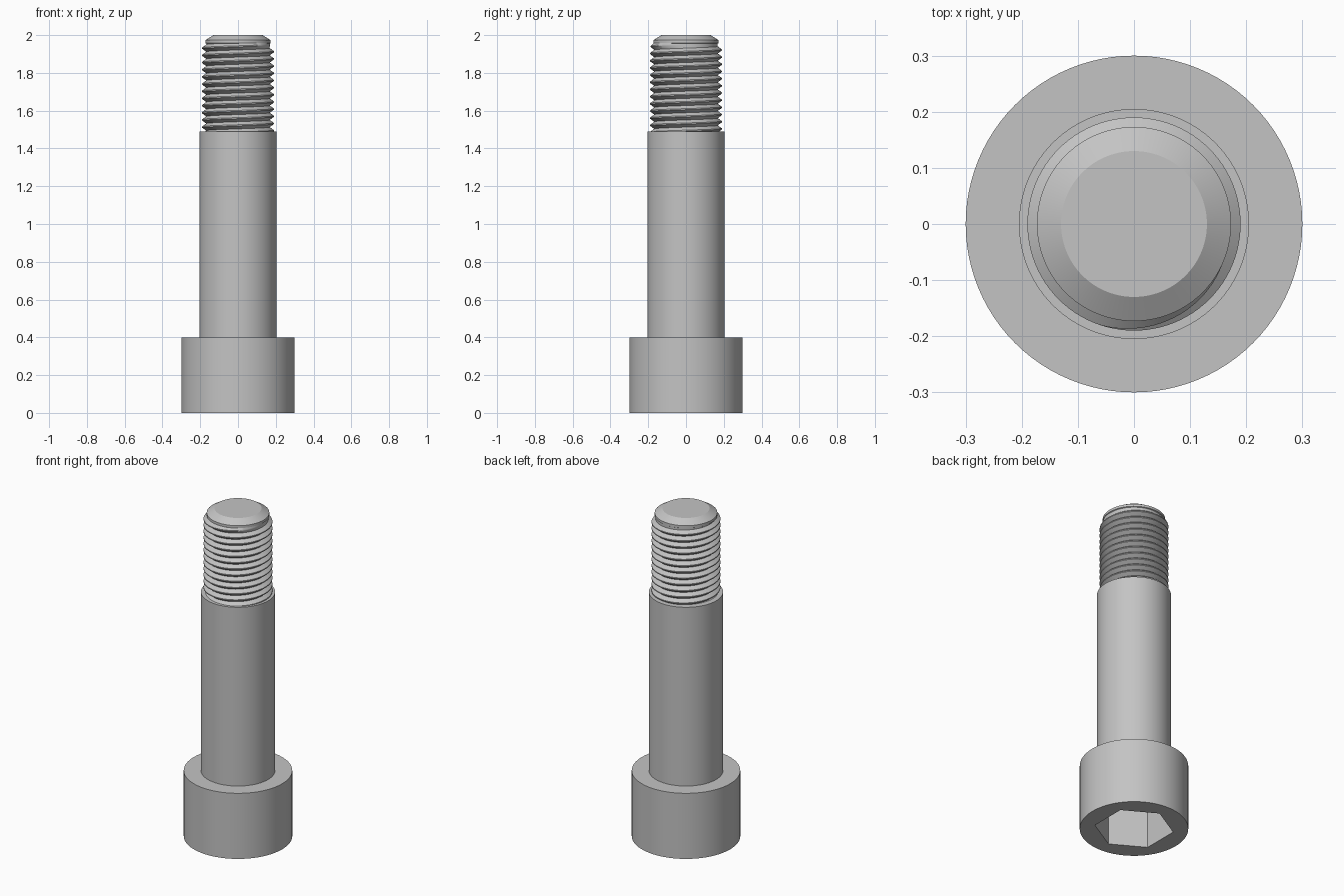
import bpy, bmesh, math

SEGMENTS = 96

if "Cube" in bpy.data.objects:
    bpy.data.objects.remove(bpy.data.objects["Cube"], do_unlink=True)

steel = bpy.data.materials.new("grey steel")
steel.use_nodes = True
steel.diffuse_color = (0.55, 0.55, 0.55, 1)
steel.node_tree.nodes["Principled BSDF"].inputs["Base Color"].default_value = steel.diffuse_color


def skin(name, rows, closed):
    """Join neighbouring rows of points into a surface facing outward."""
    bm = bmesh.new()
    rows = [[bm.verts.new(p) for p in row] for row in rows]
    if closed:
        rows.append(rows[0])
    for a, b in zip(rows, rows[1:]):
        for j in range(len(a) - 1):
            bm.faces.new((a[j], b[j], b[j + 1], a[j + 1]))
    bmesh.ops.remove_doubles(bm, verts=bm.verts, dist=1e-5)
    mesh = bpy.data.meshes.new(name)
    bm.to_mesh(mesh)
    bm.free()
    mesh.materials.append(steel)
    obj = bpy.data.objects.new(name, mesh)
    bpy.context.collection.objects.link(obj)
    bpy.ops.object.select_all(action="DESELECT")
    obj.select_set(True)
    bpy.context.view_layer.objects.active = obj
    bpy.ops.object.shade_smooth_by_angle(angle=math.radians(30))
    return obj


def around(radius, angle, z):
    return (radius * math.cos(angle), radius * math.sin(angle), z)


def hex_radius(flat, angle):
    """Distance to the side of a hexagon whose flats face +x and -x."""
    sixth = math.pi / 3
    return flat / math.cos((angle + sixth / 2) % sixth - sixth / 2)


# Head with hex socket, shoulder, thread core and chamfered tip
socket_flat, socket_depth = 0.19, 0.24
core = 0.168
outline = [(0.3, 0), (0.3, 0.4), (0.205, 0.4), (0.205, 1.49), (core, 1.49),
           (core, 1.955), (0.173, 1.958), (0.173, 1.973), (0.13, 2), (0, 2)]
rows = []
for i in range(SEGMENTS):
    angle = math.tau * i / SEGMENTS
    corner = hex_radius(socket_flat, angle)
    profile = [(0, socket_depth), (corner, socket_depth), (corner, 0)] + outline
    rows.append([around(r, angle, z) for r, z in profile])
skin("screw_body", rows, closed=True)

# Helical thread, fading into the core over the last part turn
pitch, crest, top = 0.038, 0.19, 1.95
turns = 13
steps = turns * SEGMENTS
fade = 0.3 * SEGMENTS
rows = []
for i in range(steps + 1):
    angle = math.tau * i / SEGMENTS
    z = top - pitch * (steps - i) / SEGMENTS
    grow = min(1, (steps - i) / fade)
    peak = core + (crest - core) * grow
    half, land = pitch / 2, 0.003
    rows.append([around(core, angle, z - half), around(peak, angle, z - land),
                 around(peak, angle, z + land), around(core, angle, z + half)])
skin("screw_thread", rows, closed=False)
